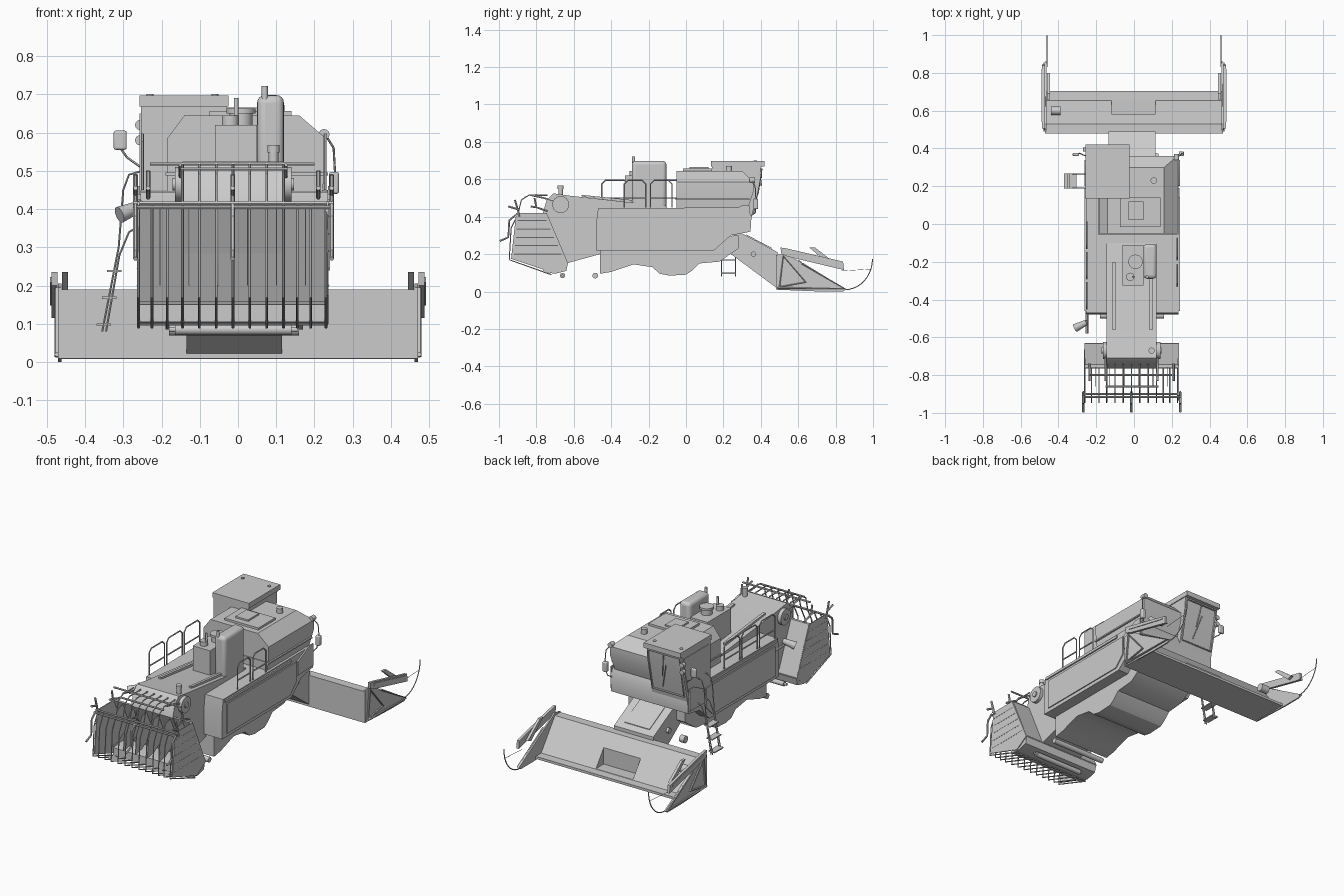
import bpy, bmesh, math
from mathutils import Vector, Matrix


def make(name, bm):
    bmesh.ops.recalc_face_normals(bm, faces=bm.faces)
    me = bpy.data.meshes.new(name)
    bm.to_mesh(me)
    bm.free()
    ob = bpy.data.objects.new(name, me)
    bpy.context.collection.objects.link(ob)
    return ob


def prism(name, pts, a, b):
    """Extrude a (y, z) profile from x=a to x=b."""
    bm = bmesh.new()
    f = bm.faces.new([bm.verts.new((a, y, z)) for y, z in pts])
    new = bmesh.ops.extrude_face_region(bm, geom=[f])["geom"]
    bmesh.ops.translate(bm, vec=(b - a, 0, 0), verts=[v for v in new if isinstance(v, bmesh.types.BMVert)])
    return make(name, bm)


def loft(name, rings):
    """Stack rectangles (x0, x1, y0, y1, z) into a closed solid."""
    bm = bmesh.new()
    rs = [[bm.verts.new(p) for p in ((a, c, z), (b, c, z), (b, d, z), (a, d, z))] for a, b, c, d, z in rings]
    bm.faces.new(rs[0])
    bm.faces.new(rs[-1])
    for r, s in zip(rs, rs[1:]):
        for i in range(4):
            bm.faces.new((r[i], r[(i + 1) % 4], s[(i + 1) % 4], s[i]))
    return make(name, bm)


def box(name, x0, x1, y0, y1, z0, z1, bevel=0):
    ob = loft(name, [(x0, x1, y0, y1, z0), (x0, x1, y0, y1, z1)])
    if bevel:
        m = ob.modifiers.new("bevel", "BEVEL")
        m.width, m.segments = bevel, 4
    return ob


def cyl(name, p, q, r, r2=None, n=24):
    p, q = Vector(p), Vector(q)
    d = q - p
    mat = Matrix.Translation((p + q) / 2) @ d.to_track_quat('Z', 'Y').to_matrix().to_4x4()
    bm = bmesh.new()
    bmesh.ops.create_cone(bm, cap_ends=True, segments=n, radius1=r, radius2=r if r2 is None else r2,
                          depth=d.length, matrix=mat)
    return make(name, bm)


def rods(name, paths, r=0.004, closed=False):
    """Round bars along one or more paths, converted to mesh."""
    cu = bpy.data.curves.new(name, 'CURVE')
    cu.dimensions, cu.bevel_depth, cu.bevel_resolution, cu.use_fill_caps = '3D', r, 1, True
    for path in paths:
        s = cu.splines.new('POLY')
        s.points.add(len(path) - 1)
        s.use_cyclic_u = closed
        for pt, co in zip(s.points, path):
            pt.co = (*co, 1)
    ob = bpy.data.objects.new(name, cu)
    bpy.context.collection.objects.link(ob)
    bpy.ops.object.select_all(action='DESELECT')
    ob.select_set(True)
    bpy.context.view_layer.objects.active = ob
    bpy.ops.object.convert(target='MESH')


# Main body, underbelly and side ledges
prism("main_body", [(-.47, .445), (-.48, .37), (-.48, .22), (.15, .22), (.24, .30), (.345, .32), (.35, .40), (.33, .45)], -.255, .235)
prism("underbelly", [(-.46, .26), (-.46, .095), (-.40, .105), (-.28, .145), (-.18, .13), (-.14, .095), (-.09, .085),
                     (.0, .09), (.03, .11), (.07, .15), (.18, .16), (.28, .23), (.28, .30)], -.19, .17)
for x in (-.262, .235):
    box("side_ledge", x, x + .008, -.46, .14, .425, .44)
    prism("side_panel", [(-.44, .41), (-.44, .24), (.13, .24), (.19, .30), (.19, .41)], x, x + .006)
    prism("front_side_panel", [(.20, .41), (.20, .33), (.34, .335), (.34, .46), (.30, .46)], x, x + .008)
cyl("rear_roller", (-.18, -.485, .085), (.16, -.485, .085), .015)

# Grain tank with lid
loft("grain_tank", [(-.185, .22, -.05, .33, .44), (-.185, .23, -.05, .36, .53), (-.185, .23, -.05, .36, .585), (-.14, .16, -.05, .30, .645)])
box("tank_rim", -.19, .235, -.055, .34, .488, .496)
box("tank_lid", -.075, .14, -.015, .14, .645, .657)
box("lid_hatch", -.03, .05, .02, .12, .657, .666)
cyl("tank_vent", (.105, .23, .62), (.105, .23, .672), .017)

# Cab with roof, windows and lamps
prism("cab", [(.14, .37), (.14, .67), (.40, .67), (.395, .60), (.345, .37)], -.254, -.03)
box("cab_roof", -.258, -.025, .135, .42, .668, .697)
prism("cab_side_window", [(.16, .44), (.16, .65), (.385, .65), (.38, .60), (.345, .44)], -.257, -.25)
rods("windshield_frame", [[(-.24, .404, .655), (-.04, .404, .655), (-.04, .36, .42), (-.24, .36, .42)]], .005, True)
rods("wiper", [[(-.14, .405, .65), (-.12, .385, .52)], [(-.15, .397, .59), (-.11, .367, .45)]], .003)
for z in (.58, .62):
    cyl("cab_lamp", (-.256, .385, z), (-.256, .405, z), .013)
cyl("right_lamp", (.225, .34, .595), (.225, .37, .595), .014)
for x in (-.23, -.06):
    cyl("roof_button", (x, .37, .695), (x, .37, .701), .009)

# Mirrors on bent arms
box("left_mirror", -.325, -.291, .36, .377, .555, .605, .006)
rods("left_mirror_arm", [[(-.255, .36, .51), (-.29, .375, .535), (-.308, .37, .56)]], .003)
box("right_mirror", .238, .264, .36, .385, .44, .497, .006)
rods("right_mirror_arm", [[(.225, .35, .60), (.25, .37, .56), (.255, .375, .47), (.24, .37, .42), (.225, .34, .40)]], .003)

# Engine housing, rounded fuel tank, exhaust and air filters
box("engine_housing", -.06, .05, -.325, -.11, .43, .62)
box("fuel_tank", .05, .12, -.29, -.105, .44, .698, .02)
cyl("exhaust", (.07, -.28, .68), (.07, -.28, .722), .008)
cyl("air_filter", (.008, -.20, .62), (.008, -.20, .65), .03)
cyl("air_filter_cap", (.008, -.20, .65), (.008, -.20, .663), .038)
cyl("filler", (-.02, -.28, .62), (-.02, -.28, .645), .022)
cyl("filler_knob", (-.005, -.28, .62), (-.005, -.28, .69), .006)

# Straw hood sloping to the rear
prism("straw_hood", [(-.765, .42), (-.745, .49), (-.71, .525), (-.62, .512), (-.10, .455), (-.12, .40), (-.46, .20),
                     (-.64, .15)], -.145, .12)
for x in (-.105, .09):
    prism("hood_rib", [(-.56, .507), (-.56, .517), (-.2, .48), (-.2, .465)], x - .008, x + .008)
for x, s in ((-.145, -1), (.12, 1)):
    cyl("hood_pulley", (x, -.67, .465), (x + s * .02, -.67, .465), .045, n=32)
    cyl("pulley_hub", (x, -.67, .465), (x + s * .026, -.67, .465), .016)
cyl("hood_pipe", (.093, -.67, .50), (.093, -.67, .555), .013)
cyl("hood_pipe_cap", (.093, -.67, .548), (.093, -.67, .568), .016)

# Rear chopper: ribbed trapezoid side plates, sloping wall, bottom box and fins
plate = [(-.75, .42), (-.908, .42), (-.935, .175), (-.71, .10), (-.63, .15)]
for x in (-.263, .231):
    prism("chopper_side_plate", plate, x, x + .006)
    out = x + .001 if x < 0 else x + .005
    rods("plate_rib", [[(out, -.90 - .005 * i, .38 - .045 * i), (out, -.745 + .02 * i, .38 - .045 * i)] for i in range(5)], .003)
prism("chopper_wall", [(-.76, .42), (-.645, .15), (-.63, .15), (-.745, .42)], -.26, .233)
prism("chopper_bottom_box", [(-.63, .155), (-.64, .11), (-.70, .095), (-.765, .105), (-.765, .15), (-.70, .158)], -.26, .232)
for i in range(6):
    x = -.205 + i * .076
    prism("straw_fin", [(-.75, .41), (-.80, .40), (-.85, .31), (-.86, .20), (-.80, .21), (-.70, .27)], x, x + .003)
cyl("lower_roller", (-.165, -.66, .085), (.14, -.66, .085), .014)
cyl("lower_roller_shaft", (-.18, -.66, .085), (.155, -.66, .085), .007)

# Rear cage of bent bars
xs = [-.145 + .044 * i for i in range(7)]
rods("cage_top_bars", [[(x, -.74, .515), (x, -.84, .515), (x, -.88, .49), (x, -.90, .41), (x, -.935, .34),
                        (x, -.945, .17), (x, -.72, .09)] for x in xs], .0035)
rods("cage_side_bars", [[(x, -.90, .41), (x, -.935, .34), (x, -.945, .17), (x, -.72, .09)] for x in (-.26, -.225, -.185, .155, .19, .23)], .0035)
rods("cage_cross_bars", [[(a, y, z), (b, y, z)] for a, b, y, z in (
    (-.23, .20, -.80, .518), (-.15, .13, -.86, .505), (-.275, .25, -.90, .415), (-.275, .25, -.915, .405),
    (-.26, .235, -.73, .10))], .005)
rods("cage_support", [[(x, -.63, .46), (x, -.76, .50), (x, -.83, .515)] for x in (-.15, .125)], .005)
for x in (-.268, -.014, .245):
    rods("lamp_bracket", [[(x, -.89, .40), (x, -.90, .44), (x, -.915, .49)], [(x, -.90, .44), (x, -.95, .455)],
                          [(x, -.91, .41), (x, -.945, .38), (x, -.95, .29), (x, -.996, .27)]], .006)
for x in (-.235, .21):
    rods("upper_hook", [[(x, -.74, .43), (x, -.80, .45), (x, -.81, .50)], [(x, -.80, .45), (x, -.83, .455)]], .006)

# Discharge spout at the left rear
cyl("spout", (-.25, -.52, .41), (-.31, -.55, .385), .014, .022)
rods("spout_link", [[(-.25, -.45, .38), (-.25, -.58, .38)]], .008)

# Handrails
for x, ys, w in ((-.25, (-.45, -.29, -.13), .14), (.228, (-.33, -.19), .115)):
    rods("handrail", [[(x, y, .45), (x, y, .575), (x, y + .02, .595), (x, y + w - .02, .595), (x, y + w, .575), (x, y + w, .45)] for y in ys], .004)
    rods("handrail_mid", [[(x, y, .50), (x, y + w, .50)] for y in ys], .004)

# Access ladder
for y in (.19, .265):
    rods("ladder_rail", [[(-.25, y, .50), (-.285, y, .49), (-.30, y, .45), (-.312, y, .30), (-.355, y, .08)],
                         [(-.25, y, .36), (-.285, y, .34), (-.31, y, .28), (-.345, y, .08)]], .003)
for i in range(3):
    x = -.352 + .014 * i
    box("ladder_step", x - .018, x + .02, .188, .268, .095 + .07 * i, .101 + .07 * i)
cyl("step_hub", (-.23, .33, .16), (-.20, .33, .16), .02)

# Feeder house
prism("feeder_house", [(.26, .33), (.30, .31), (.49, .21), (.49, .015), (.24, .20)], -.135, .115)
prism("feeder_hatch", [(.32, .302), (.46, .228), (.46, .232), (.32, .306)], -.09, .07)
cyl("feeder_shaft", (-.15, .36, .20), (.13, .36, .20), .014)

# Cutting header with a recess toward the feeder
header = prism("header_trough", [(.48, .19), (.53, .19), (.655, .022), (.70, .02), (.70, .01), (.48, .01)], -.465, .465)
cut = box("recess_cutter", -.12, .115, .583, .68, .024, .13)
cut.hide_render = True
cut.hide_set(True)
b = header.modifiers.new("recess", "BOOLEAN")
b.operation, b.object = 'DIFFERENCE', cut
box("cutter_bar", -.465, .465, .69, .705, .008, .022)

# Header ends: divider plates, braces, reel arms and guide rods
for s in (-1, 1):
    prism("divider_plate", [(.48, .01), (.48, .195), (.53, .205), (.86, .012), (.84, 0), (.72, 0)], s * .462, s * .47)
    rods("divider_brace", [[(s * .474, .52, .19), (s * .474, .64, .05), (s * .474, .50, .025)]], .006, True)
    rods("divider_edge", [[(s * .474, .49, .02), (s * .474, .85, .014), (s * .474, .62, .15)]], .006)
    prism("reel_arm", [(.505, .235), (.53, .232), (.84, .16), (.845, .115), (.55, .185), (.51, .20)], s * .472, s * .487)
    prism("reel_arm_inner", [(.66, .235), (.69, .235), (.80, .15), (.77, .14)], s * .445, s * .46)
    prism("arm_rail", [(.54, .222), (.82, .157), (.82, .148), (.54, .208)], s * .487, s * .491)
    rods("guide_rod", [[(s * .46, .85 + .147 * math.sin(t), .01 + .165 * (1 - math.cos(t)))
                        for t in [i * math.pi / 20 for i in range(11)]]], .003)
    rods("guide_wire", [[(s * .46, .83, .11), (s * .46, .99, .12)]], .0012)
cyl("reel_motor", (-.44, .60, .145), (-.39, .60, .145), .022)

# Smooth round parts, keep edges sharp
bpy.ops.object.select_all(action='DESELECT')
for ob in bpy.data.objects:
    if ob.type == 'MESH' and not ob.hide_render:
        ob.select_set(True)
        bpy.context.view_layer.objects.active = ob
bpy.ops.object.shade_smooth_by_angle(angle=math.radians(30))
